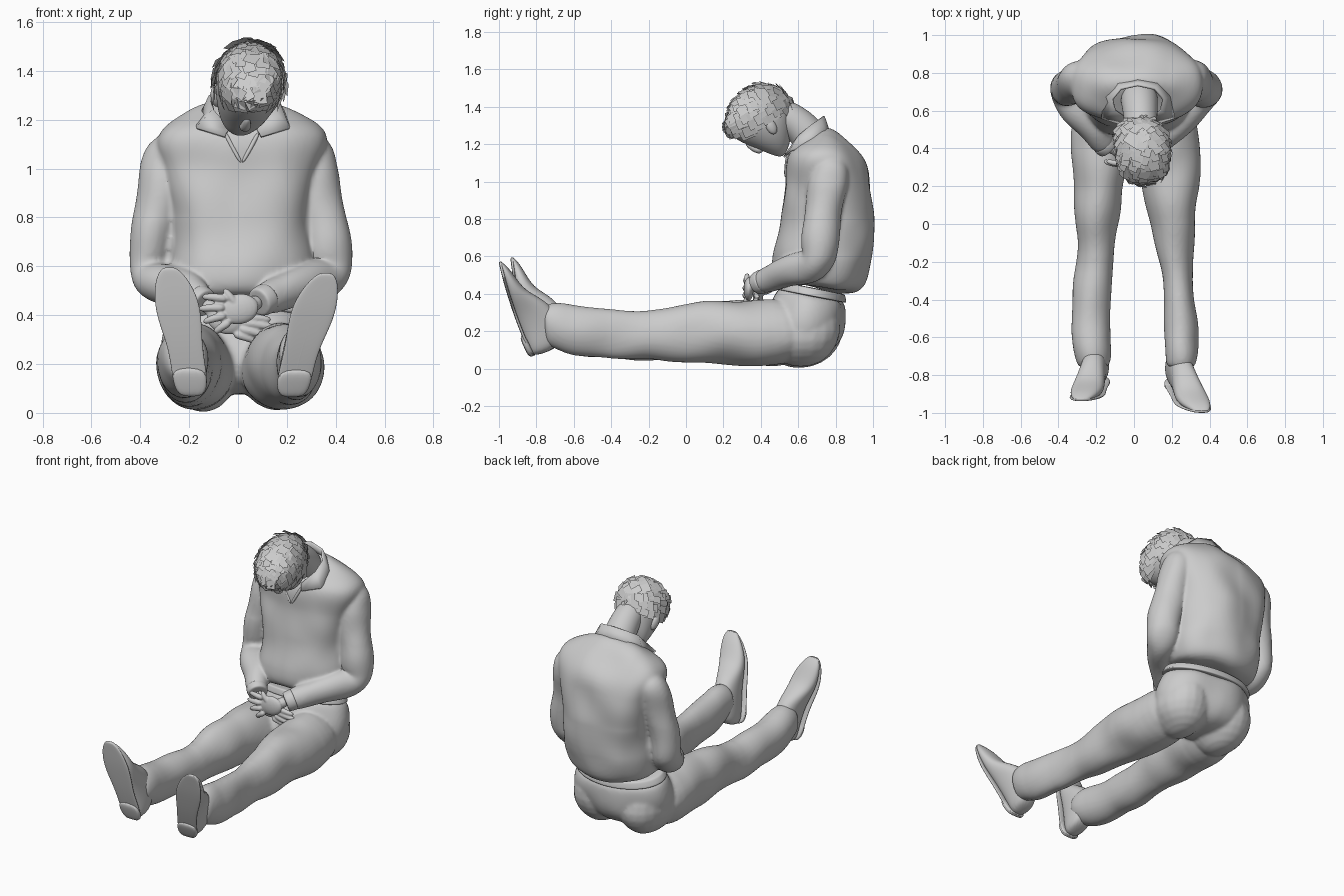
import bpy, bmesh, math, random
from mathutils import Vector

if "Cube" in bpy.data.objects:
    bpy.data.objects.remove(bpy.data.objects["Cube"])

random.seed(4)
FOLDS = bpy.data.textures.new("cloth_folds", 'CLOUDS')
FOLDS.noise_scale, FOLDS.noise_depth = 0.2, 0


def skin_rings(name, rings, levels=2):
    """Bridge a list of equal point rings into a smooth closed body."""
    bm = bmesh.new()
    loops = [[bm.verts.new(p) for p in ring] for ring in rings]
    n = len(loops[0])
    for a, b in zip(loops, loops[1:]):
        for i in range(n):
            j = (i + 1) % n
            bm.faces.new((a[i], a[j], b[j], b[i]))
    bm.faces.new(loops[0])
    bm.faces.new(loops[-1])
    bmesh.ops.recalc_face_normals(bm, faces=bm.faces)
    return finish(name, bm, levels)


def finish(name, bm, levels=2, smooth=True):
    me = bpy.data.meshes.new(name)
    bm.to_mesh(me)
    bm.free()
    for p in me.polygons:
        p.use_smooth = smooth
    ob = bpy.data.objects.new(name, me)
    bpy.context.collection.objects.link(ob)
    if levels:
        sub = ob.modifiers.new("smooth", 'SUBSURF')
        sub.levels = sub.render_levels = levels
    return ob


def fuse(name, parts, voxel, relax=5, folds=0.0):
    """Melt overlapping parts into one continuous skin, then add cloth folds."""
    bpy.context.view_layer.update()
    dg = bpy.context.evaluated_depsgraph_get()
    bm = bmesh.new()
    for ob in parts:
        me = bpy.data.meshes.new_from_object(ob.evaluated_get(dg))
        me.transform(ob.matrix_world)
        bm.from_mesh(me)
    for ob in parts:
        bpy.data.objects.remove(ob)
    ob = finish(name, bm, 0)
    r = ob.modifiers.new("melt", 'REMESH')
    r.mode, r.voxel_size, r.use_smooth_shade = 'VOXEL', voxel, True
    s = ob.modifiers.new("relax", 'SMOOTH')
    s.factor, s.iterations = .5, relax
    if folds:
        d = ob.modifiers.new("folds", 'DISPLACE')
        d.texture, d.strength, d.mid_level, d.texture_coords = FOLDS, folds, .5, 'GLOBAL'
    return ob


def loft(name, rows, power=1.0, n=16, **kw):
    """Rows are (y0, z0, y1, z1, centre x, half width): a side profile with widths."""
    rings = []
    for y0, z0, y1, z1, cx, hw in rows:
        c, v = Vector((cx, (y0 + y1) / 2, (z0 + z1) / 2)), Vector((0, y1 - y0, z1 - z0)) / 2
        ring = []
        for i in range(n):
            a = math.tau * i / n
            co, si = (math.copysign(abs(t) ** power, t) for t in (math.cos(a), math.sin(a)))
            ring.append(c + 1.025 * (Vector((hw * co, 0, 0)) + v * si))
        rings.append(ring)
    return skin_rings(name, rings, **kw)


def tube(name, pts, ref=(0, 0.3, 1), n=10, **kw):
    """Points are (x, y, z, radius)."""
    ps = [Vector(p[:3]) for p in pts]
    rings = []
    for i, p in enumerate(ps):
        t = (ps[min(i + 1, len(ps) - 1)] - ps[max(i - 1, 0)]).normalized()
        u = t.cross(Vector(ref)).normalized()
        w = t.cross(u)
        rings.append([p + 1.05 * pts[i][3] * (u * math.cos(math.tau * k / n) + w * math.sin(math.tau * k / n))
                      for k in range(n)])
    return skin_rings(name, rings, **kw)


def ball(name, loc, scale, rot=(0, 0, 0)):
    bm = bmesh.new()
    bmesh.ops.create_uvsphere(bm, u_segments=20, v_segments=12, radius=1)
    ob = finish(name, bm, 0)
    ob.location, ob.scale, ob.rotation_euler = loc, scale, rot
    return ob


# Shirt body, from tucked hem to neckline, fused with both sleeves
shirt = [loft("torso", [
    (.52, .47, .84, .40, 0, .25), (.475, .50, .935, .42, 0, .28), (.465, .57, .975, .50, .01, .295),
    (.485, .70, 1.0, .70, .01, .285), (.515, .85, .995, .85, .01, .285), (.535, 1.0, .98, 1.0, .01, .315),
    (.54, 1.08, .95, 1.11, .01, .355), (.55, 1.14, .88, 1.205, .02, .33),
    (.57, 1.18, .79, 1.27, .025, .21), (.60, 1.20, .74, 1.29, .03, .13)],
    power=.82, n=24)]
ARM = [(.24, .79, 1.10, .07), (.29, .775, 1.07, .10), (.315, .75, .96, .10), (.338, .725, .82, .097),
       (.362, .715, .70, .093), (.376, .72, .60, .09), (.360, .69, .54, .089),
       (.300, .60, .53, .083), (.220, .51, .51, .074)]
WRIST = {1: [(.14, .435, .48, .066), (.09, .385, .455, .056)],
         -1: [(-.18, .445, .475, .062), (-.14, .405, .45, .053)]}
for s, end in WRIST.items():
    ref = (s, -1, 0)
    shirt.append(tube("sleeve", [(s * x + .005, y, z, r) for x, y, z, r in ARM] + end, ref=ref, n=14))
    a, b = Vector(end[0]), Vector(end[1])
    tube("cuff", [tuple(a.lerp(b, t)[:3]) + (r,) for t, r in
                  ((.35, .056), (.4, .064), (1.1, .06), (1.15, .05))], ref=ref, n=14)
fuse("shirt", shirt, .011, folds=.03)

# Open shirt collar
collar = [((0, .735, 1.35), (0, .77, 1.25)), ((.09, .715, 1.335), (.11, .755, 1.235)),
          ((.135, .66, 1.295), (.18, .68, 1.20)), ((.12, .60, 1.24), (.19, .56, 1.165)),
          ((.055, .555, 1.165), (.075, .525, 1.13))]
strip = [[(s * x + .02, y, z) for x, y, z in pair] for s, part in ((-1, collar[:0:-1]), (1, collar)) for pair in part]
bm = bmesh.new()
cols = [[bm.verts.new(p) for p in pair] for pair in strip]
for a, b in zip(cols, cols[1:]):
    bm.faces.new((a[0], a[1], b[1], b[0]))
col = finish("collar", bm, 0)
sol = col.modifiers.new("thickness", 'SOLIDIFY')
sol.thickness, sol.offset = .012, 0

# Edges of the open neckline
for s in (-1, 1):
    tube("neckline_edge", [(.015 + s * .07, .545, 1.15, .01), (.015 + s * .04, .535, 1.09, .01),
                           (.015, .53, 1.02, .008)], ref=(0, 1, 0), n=6)

# Trouser seat with two buttocks, and the belt
trousers = [loft("hips", [
    (.51, .455, .835, .38, 0, .265), (.48, .40, .85, .32, 0, .305), (.43, .32, .845, .20, 0, .33),
    (.40, .22, .80, .11, 0, .31), (.44, .14, .72, .07, 0, .22), (.52, .09, .63, .07, 0, .10)], n=24)]
for s in (-1, 1):
    trousers.append(ball("buttock", (s * .155, .62, .20), (.165, .21, .192)))
loft("belt", [(.497, .468, .842, .40, 0, .272), (.492, .465, .848, .395, 0, .28),
              (.480, .425, .857, .352, 0, .302), (.486, .42, .85, .35, 0, .295)], n=24)

# Trouser legs: a shared side profile, each side with its own centres and widths
LEG = [(.68, .06, .62, .36), (.45, .008, .42, .37), (.20, .022, .20, .36), (0, .038, 0, .347),
       (-.20, .048, -.20, .297), (-.40, .052, -.40, .307), (-.60, .072, -.60, .338),
       (-.66, .09, -.68, .352), (-.74, .12, -.75, .337), (-.755, .13, -.76, .32)]
SIDES = {
    1: [(.17, .15), (.18, .17), (.19, .15), (.207, .12), (.22, .087), (.247, .083), (.253, .088),
        (.253, .088), (.245, .078), (.245, .06)],
    -1: [(-.17, .15), (-.175, .165), (-.19, .137), (-.20, .104), (-.21, .092), (-.225, .105),
         (-.235, .102), (-.225, .097), (-.215, .082), (-.215, .06)]}
for widths in SIDES.values():
    trousers.append(loft("trouser_leg", [p + w for p, w in zip(LEG, widths)]))
fuse("trousers", trousers, .011, folds=.025)

# Shoes: upper, sole slab and heel block, toes pointing up
SHOE = [(-.825, .062, -.73, .09, .22, .045), (-.85, .11, -.67, .14, .226, .066),
        (-.88, .18, -.66, .25, .24, .065), (-.915, .27, -.74, .36, .265, .067),
        (-.945, .36, -.85, .41, .294, .083), (-.97, .44, -.90, .47, .315, .085),
        (-.99, .52, -.945, .535, .343, .064), (-1.0, .56, -.98, .566, .357, .036),
        (-1.0, .57, -.99, .573, .36, .018)]
for s in (1, -1):
    rows = SHOE if s == 1 else [(y0 + .11 * z0, z0 * 1.04, y1 + .11 * z1, z1 * 1.04, -.047 - cx * .65, hw)
                                for y0, z0, y1, z1, cx, hw in SHOE]

    def slab(r, out, inn, wide):
        d = Vector((r[2] - r[0], r[3] - r[1])).normalized()
        return (r[0] - d.x * out, r[1] - d.y * out, r[0] + d.x * inn, r[1] + d.y * inn, r[4], r[5] * wide)
    loft("shoe_upper", rows, power=.85)
    loft("shoe_sole", [slab(r, 0, .016, 1.06) for r in rows], power=.5)
    loft("shoe_heel", [slab(r, .014, .02, 1.06) for r in rows[:3]], power=.5)


# Hands: wrist, palm and fingers melted together
def hand(name, wrist, palm, tilt, knuckles, tips, thumb):
    parts = [tube("wrist", [wrist + (.04,), palm + (.03,)]),
             ball("palm", palm, (.08, .027, .062), (0, tilt, 0))]
    for k, t in zip(knuckles + [palm], tips + [thumb]):
        mid = (Vector(k) + Vector(t)) / 2 + Vector((0, -.012, .004))
        parts.append(tube("finger", [k + (.02,), tuple(mid) + (.017,), t + (.014,)], n=8))
    fuse(name, parts, .005, 3)


hand("right_over_hand", (.10, .39, .46), (.005, .335, .425), -.2,
     [(-.04, .325, .465), (-.05, .32, .43), (-.045, .32, .40), (-.03, .325, .375)],
     [(-.15, .335, .475), (-.165, .335, .425), (-.145, .335, .37), (-.10, .34, .325)],
     (-.06, .33, .51))
hand("under_hand", (-.15, .41, .455), (-.05, .385, .385), .3,
     [(0, .385, .395), (.01, .38, .37), (0, .38, .345), (-.02, .385, .325)],
     [(.14, .385, .38), (.165, .39, .345), (.13, .39, .31), (.08, .395, .29)],
     (-.10, .36, .49))

# Neck and bowed head, from crown to chin
tube("neck", [(.025, .70, 1.18, .10), (.03, .64, 1.27, .095), (.035, .56, 1.34, .086), (.04, .46, 1.38, .08)],
     ref=(1, 0, 0), n=14)
head = loft("head", [
    (.22, 1.33, .255, 1.42, .055, .055), (.22, 1.275, .31, 1.485, .055, .10),
    (.255, 1.235, .41, 1.52, .05, .128), (.31, 1.205, .50, 1.505, .047, .135),
    (.36, 1.185, .55, 1.445, .038, .13), (.42, 1.16, .565, 1.38, .03, .115),
    (.48, 1.135, .57, 1.30, .015, .088), (.53, 1.13, .56, 1.22, .005, .045)], n=18)
tube("nose", [(.04, .32, 1.21, .014), (.033, .36, 1.178, .02), (.028, .395, 1.165, .026), (.025, .41, 1.19, .018)],
     ref=(1, 0, 0), n=8)
for s in (-1, 1):
    ball("ear", (.034 + s * .125, .455, 1.295), (.02, .028, .046), (.5, 0, s * .3))

# Choppy hair made of flat cards combed toward the forehead
bpy.context.view_layer.update()
ev = head.evaluated_get(bpy.context.evaluated_depsgraph_get())
spots = [(p.center.copy(), p.normal.copy()) for p in ev.data.polygons
         if p.center.z > 1.255 + max(0, p.center.y - .33) * .65]
random.shuffle(spots)
used = []
bm = bmesh.new()
for c, nrm in spots:
    if any((c - u).length < .026 for u in used):
        continue
    used.append(c)
    flow = Vector((random.uniform(-.5, .5), -1, -.5))
    flow = (flow - nrm * flow.dot(nrm)).normalized()
    side = nrm.cross(flow)
    w, l = random.uniform(.02, .03), random.uniform(.028, .042)
    root, tip = c - flow * l + nrm * .003, c + flow * l + nrm * random.uniform(.008, .026)
    bm.faces.new([bm.verts.new(p) for p in (root - side * w, root + side * w, tip + side * w, tip - side * w)])
finish("hair_cards", bm, 0, smooth=False)
